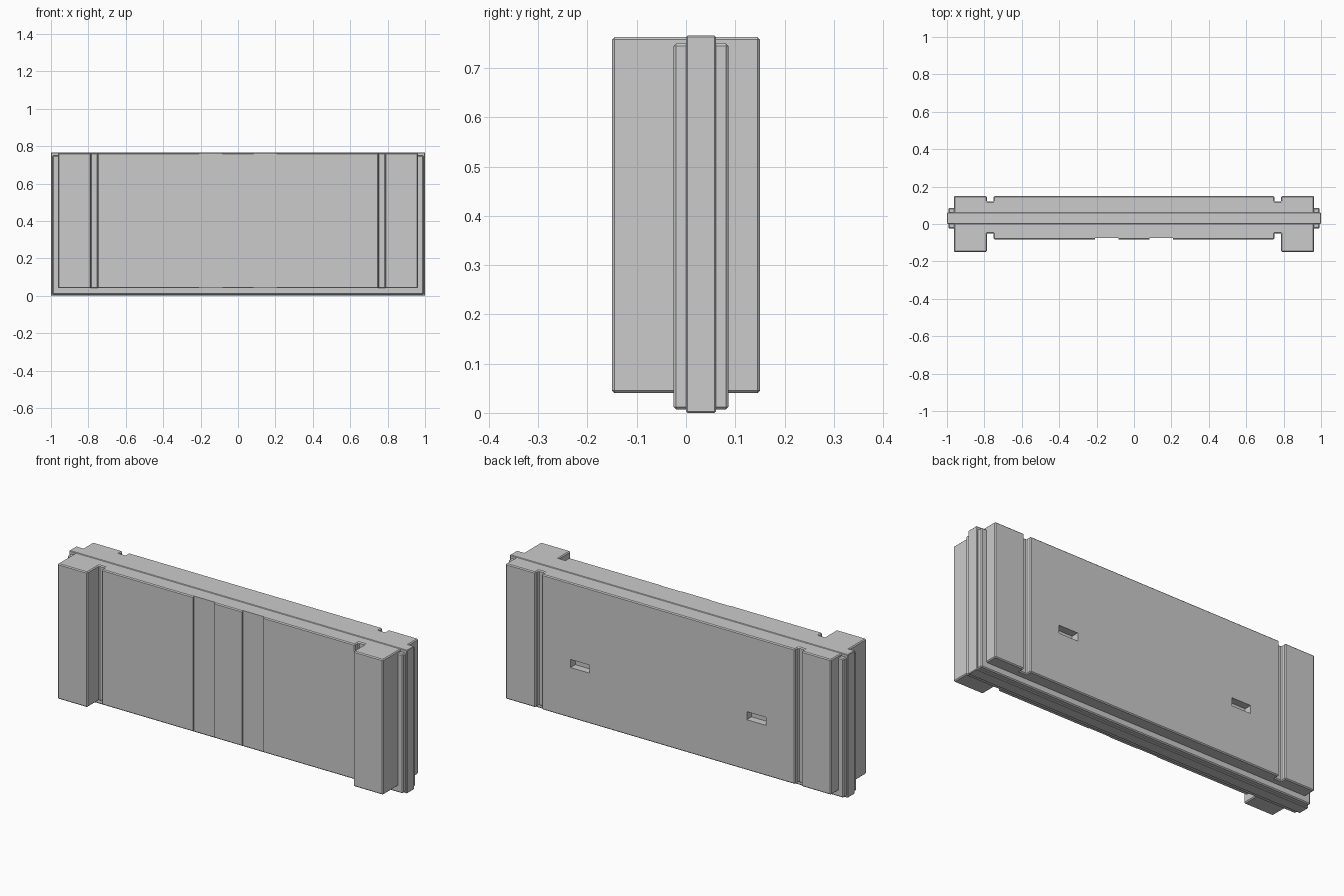
import bpy, bmesh

if "Cube" in bpy.data.objects:
    bpy.data.objects.remove(bpy.data.objects["Cube"])


def prism(name, outline, z0, z1, bevel=0.0):
    """Extrude a plan outline vertically, with an optional small chamfer."""
    bm = bmesh.new()
    face = bm.faces.new([bm.verts.new((x, y, z0)) for x, y in outline])
    top = bmesh.ops.extrude_face_region(bm, geom=[face])["geom"]
    bmesh.ops.translate(bm, vec=(0, 0, z1 - z0),
                        verts=[v for v in top if isinstance(v, bmesh.types.BMVert)])
    bmesh.ops.recalc_face_normals(bm, faces=bm.faces)
    mesh = bpy.data.meshes.new(name)
    bm.to_mesh(mesh)
    bm.free()
    obj = bpy.data.objects.new(name, mesh)
    bpy.context.collection.objects.link(obj)
    if bevel:
        mod = obj.modifiers.new("chamfer", "BEVEL")
        mod.width = bevel
        mod.segments = 1
    return obj


def rect(x0, x1, y0, y1):
    return [(x0, y0), (x1, y0), (x1, y1), (x0, y1)]


def cut(target, name, outline, z0, z1):
    cutter = prism(name, outline, z0, z1)
    cutter.hide_render = True
    cutter.hide_viewport = True
    mod = target.modifiers.new(name, "BOOLEAN")
    mod.operation = "DIFFERENCE"
    mod.solver = "EXACT"
    mod.object = cutter


# Main slab: end pillars, vertical grooves and the set-back front panel
half = [(0.75, -0.083), (0.75, -0.05), (0.787, -0.05), (0.787, -0.15),
        (0.963, -0.15), (0.963, 0.15), (0.787, 0.15), (0.787, 0.12),
        (0.75, 0.12), (0.75, 0.15)]
outline = half + [(-x, y) for x, y in reversed(half)]
body = prism("wall_body", outline, 0.04, 0.763, 0.005)

# Shallow vertical recesses on the front, lifting slots on the back
for side in (-1, 1):
    a, b = sorted((side * 0.082, side * 0.208))
    cut(body, "front_recess_cutter", rect(a, b, -0.12, -0.075), 0.0, 0.8)
    a, b = sorted((side * 0.465, side * 0.578))
    cut(body, "back_slot_cutter", rect(a, b, 0.11, 0.2), 0.31, 0.353)

# Stepped joint tongue around both ends and the bottom
prism("joint_step", rect(-0.992, 0.992, -0.025, 0.086), 0.007, 0.75, 0.005)
prism("joint_tongue", rect(-1.0, 1.0, 0.0, 0.061), 0.0, 0.766, 0.003)
